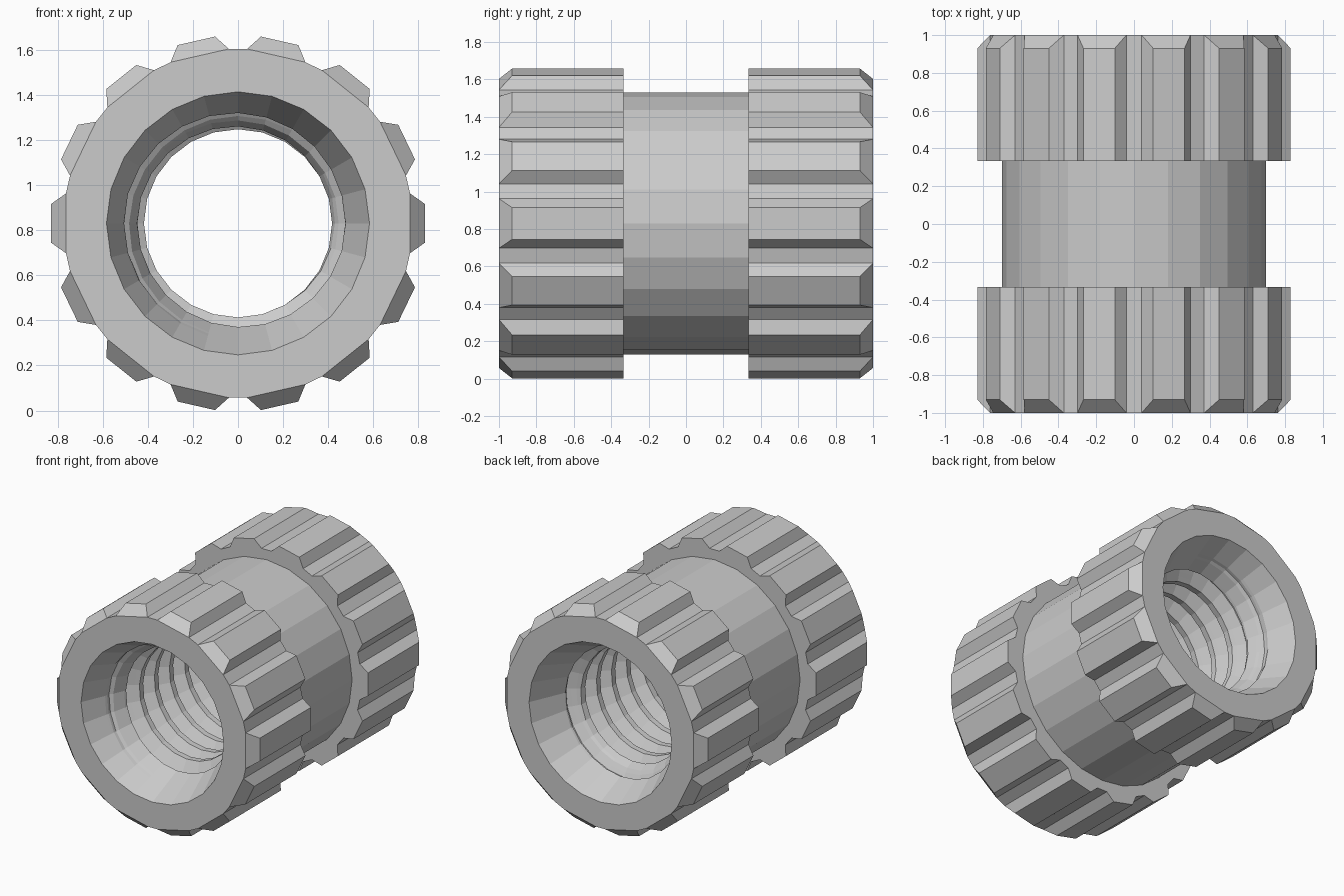
import bpy, bmesh
from math import sin, cos, tau, radians, floor

if "Cube" in bpy.data.objects:
    bpy.data.objects.remove(bpy.data.objects["Cube"])

CZ = 0.83                       # height of the axis (runs along y)
TEETH, SIDES = 14, 24
END, TIP, STEP = 1.0, 0.93, 0.333
R_ROOT, R_TIP, R_WAIST = 0.774, 0.834, 0.70
R_MOUTH, R_CREST, R_GROOVE = 0.583, 0.417, 0.505
PITCH, TAPER = 0.175, 0.43      # thread pitch, countersink slope

bm = bmesh.new()


def vert(r, a, y):
    return bm.verts.new((r * cos(a), y, CZ + r * sin(a)))


# Knurled collar at each end: teeth with bevelled outer ends
def collar(s):
    base, tip = radians(9.86), radians(5.85)
    sections = []
    for i in range(TEETH):
        c = tau * i / TEETH
        for r, off, y in ((R_ROOT, -base, END), (R_TIP, -tip, TIP),
                          (R_TIP, tip, TIP), (R_ROOT, base, END)):
            sections.append((vert(r, c + off, s * y), vert(r, c + off, s * STEP)))
    n = len(sections)
    for i in range(n):
        (a, b), (c, d) = sections[i], sections[(i + 1) % n]
        bm.faces.new((a, c, d, b))
        if i % 4 == 0:
            bm.faces.new([sections[i + k][0] for k in range(4)])


# Plain waist between the collars
def waist():
    rows = [(vert(R_WAIST, tau * i / SIDES, -STEP), vert(R_WAIST, tau * i / SIDES, STEP))
            for i in range(SIDES)]
    for i in range(SIDES):
        (a, b), (c, d) = rows[i], rows[(i + 1) % SIDES]
        bm.faces.new((a, c, d, b))


# Threaded bore: helical groove profile, cut by a countersink at both mouths
def bore():
    profile = [(0.0, 0), (0.125, 0), (0.23, 1/3), (0.335, 2/3), (0.4375, 1),
               (0.6875, 1), (0.79, 2/3), (0.895, 1/3)]   # 0 = groove, 1 = crest
    turns = int(END / PITCH) + 3
    cols = []
    for i in range(SIDES + 1):
        a = tau * i / SIDES
        col = []
        for k in range(-turns, turns + 1):
            for t, depth in profile:
                y = PITCH * (k + t - i / SIDES) - 0.02
                y = max(-END, min(END, y))
                thread = R_GROOVE + (R_CREST - R_GROOVE) * depth
                cone = R_MOUTH - TAPER * (END - abs(y))
                col.append(vert(max(thread, cone), a, y))
        cols.append(col)
    for p, q in zip(cols, cols[1:]):
        for j in range(len(p) - 1):
            if abs(p[j].co.y - p[j + 1].co.y) + abs(q[j].co.y - q[j + 1].co.y) > 1e-6:
                bm.faces.new((p[j], p[j + 1], q[j + 1], q[j]))


collar(-1)
collar(1)
waist()
bore()
bmesh.ops.remove_doubles(bm, verts=bm.verts, dist=1e-4)
loose = [v for v in bm.verts if not v.link_faces]
bmesh.ops.delete(bm, geom=loose, context='VERTS')

# Flat rings: end faces and collar shoulders
for y in (-END, -STEP, STEP, END):
    rim = [e for e in bm.edges if e.is_boundary
           and all(abs(v.co.y - y) < 1e-3 for v in e.verts)]
    bmesh.ops.triangle_fill(bm, edges=rim, use_beauty=True, normal=(0, 1, 0))

bmesh.ops.recalc_face_normals(bm, faces=bm.faces)
print("open edges:", sum(not e.is_manifold for e in bm.edges))
mesh = bpy.data.meshes.new("threaded_insert")
bm.to_mesh(mesh)
bm.free()
bpy.context.collection.objects.link(bpy.data.objects.new("threaded_insert", mesh))
